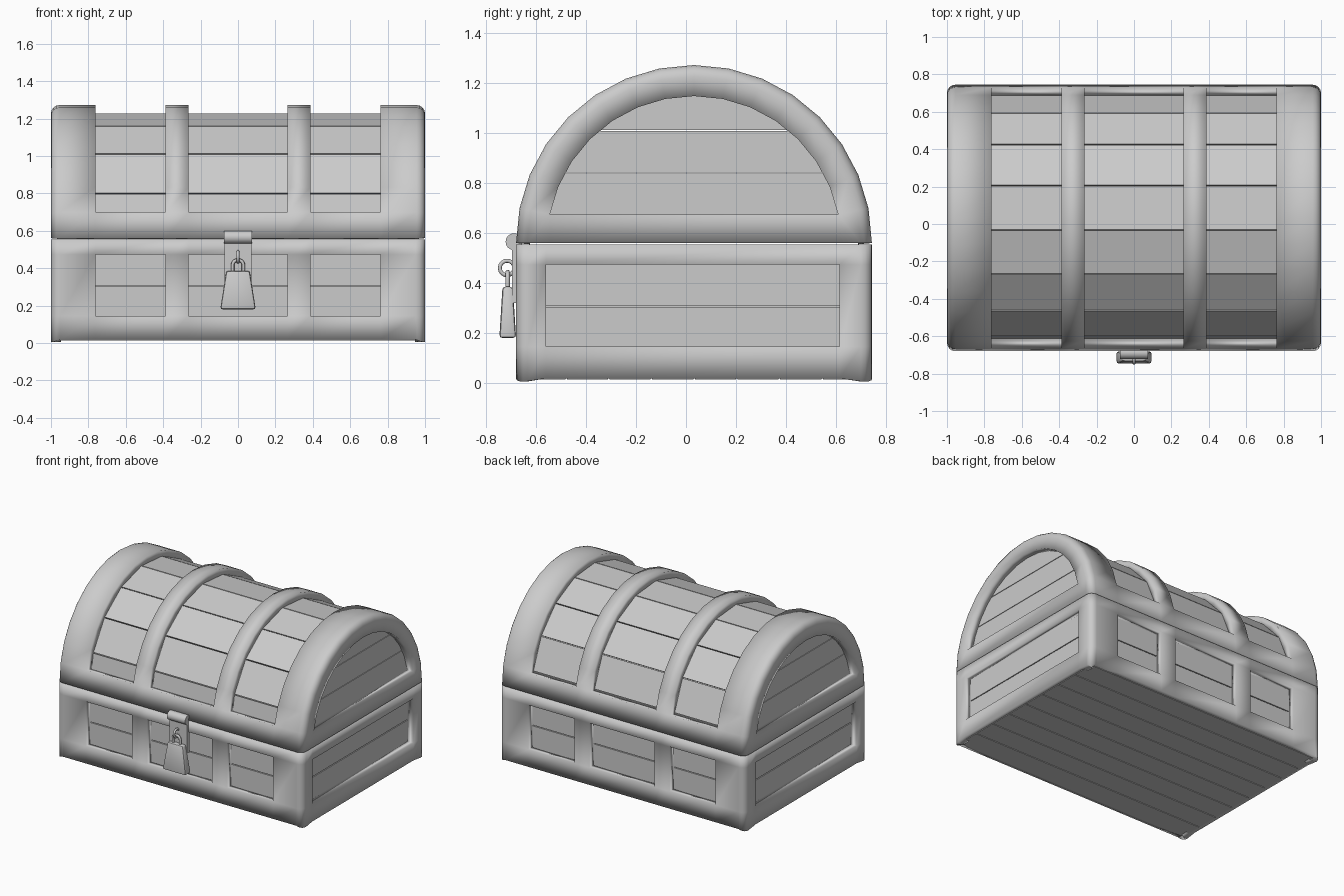
import bpy, bmesh, math
from mathutils import Vector, Matrix

if "Cube" in bpy.data.objects:
    bpy.data.objects.remove(bpy.data.objects["Cube"])

CY = 0.032          # chest centre in y (the padlock sticks out in front)
ZH = 0.56           # height of the lid hinge line / arch centre
R = 0.712           # outer lid radius

grey = bpy.data.materials.new("plain_grey")
grey.diffuse_color = (0.6, 0.6, 0.6, 1)
grey.use_nodes = True
grey.node_tree.nodes["Principled BSDF"].inputs["Base Color"].default_value = grey.diffuse_color


def finish(name, bm, smooth=False):
    me = bpy.data.meshes.new(name)
    bmesh.ops.recalc_face_normals(bm, faces=bm.faces[:])
    bm.to_mesh(me)
    bm.free()
    me.materials.append(grey)
    for p in me.polygons:
        p.use_smooth = smooth
    ob = bpy.data.objects.new(name, me)
    bpy.context.collection.objects.link(ob)
    return ob


def frame_from_quads(name, quads):
    """Open shell with window holes: weld, round the hard corners, thicken inwards."""
    bm = bmesh.new()
    for q in quads:
        bm.faces.new([bm.verts.new(p) for p in q])
    bmesh.ops.remove_doubles(bm, verts=bm.verts[:], dist=1e-4)
    bmesh.ops.recalc_face_normals(bm, faces=bm.faces[:])
    hard = [e for e in bm.edges if len(e.link_faces) == 2 and e.calc_face_angle() > 1]
    bmesh.ops.bevel(bm, geom=hard, offset=0.045, segments=4, profile=0.5, affect='EDGES')
    # make sure the shell faces outwards before thickening
    bmesh.ops.recalc_face_normals(bm, faces=bm.faces[:])
    c = Vector((0, CY, 0.5))
    if sum((f.calc_center_median() - c).dot(f.normal) for f in bm.faces) < 0:
        bmesh.ops.reverse_faces(bm, faces=bm.faces[:])
    me = bpy.data.meshes.new(name)
    bm.to_mesh(me)
    bm.free()
    me.materials.append(grey)
    for p in me.polygons:
        p.use_smooth = True
    ob = bpy.data.objects.new(name, me)
    bpy.context.collection.objects.link(ob)
    m = ob.modifiers.new("thickness", 'SOLIDIFY')
    m.thickness, m.offset = 0.055, -1
    return ob


def box(bm, x0, x1, y0, y1, z0, z1):
    m = Matrix.Translation(((x0 + x1) / 2, (y0 + y1) / 2, (z0 + z1) / 2)) \
        @ Matrix.Diagonal((x1 - x0, y1 - y0, z1 - z0, 1))
    bmesh.ops.create_cube(bm, size=1, matrix=m)


def prism_x(bm, profile, x0, x1):
    """Extrude a (y, z) outline along x."""
    a = [bm.verts.new((x0, y, z)) for y, z in profile]
    b = [bm.verts.new((x1, y, z)) for y, z in profile]
    bm.faces.new(a)
    bm.faces.new(b[::-1])
    for i in range(len(a)):
        j = (i + 1) % len(a)
        bm.faces.new((a[i], b[i], b[j], a[j]))


def arc(r, deg):
    a = math.radians(deg)
    return CY - r * math.cos(a), ZH + r * math.sin(a)


# ---- base frame: perimeter walk x height rows, with window openings
xs = [-1, -0.95, -0.763, -0.388, -0.265, 0.265, 0.387, 0.763, 0.95, 1]
ys = [-0.68, -0.56, 0.615, 0.745]
ring = [(x, ys[0]) for x in xs] + [(1, y) for y in ys[1:]]
ring += [(x, ys[3]) for x in xs[-2::-1]] + [(-1, y) for y in ys[2:0:-1]]
rows = [0.018, 0.145, 0.473, 0.553]
quads = []


def base_pt(p, k):
    corner = abs(p[0]) == 1 and p[1] in (ys[0], ys[3])
    return (p[0], p[1], 0.0 if k == 0 and corner else rows[k])


for i, p in enumerate(ring):
    q = ring[(i + 1) % len(ring)]
    mx, my = abs(p[0] + q[0]) / 2, (p[1] + q[1]) / 2
    long_side = p[1] == q[1]
    window = (mx < 0.25 or 0.39 < mx < 0.76) if long_side else -0.5 < my < 0.6
    for k in range(3):
        if not (window and k == 1):
            quads.append([base_pt(p, k), base_pt(q, k), base_pt(q, k + 1), base_pt(p, k + 1)])
frame_from_quads("base_frame", quads)

# ---- lid frame: arched bands and two end arches
N = 16
lx = [-1, -0.763, -0.388, -0.265, 0.265, 0.387, 0.763, 1]
out = [arc(R, 180 * i / N) for i in range(N + 1)]
inn = [arc(0.588, 180 * i / N) for i in range(N + 1)]
quads = []
for i in range(N):
    (y0, z0), (y1, z1) = out[i], out[i + 1]
    for j in range(len(lx) - 1):
        if j % 2 == 0 or i in (0, N - 1):
            quads.append([(lx[j], y0, z0), (lx[j + 1], y0, z0), (lx[j + 1], y1, z1), (lx[j], y1, z1)])
low = [(inn[1][0], ZH), (inn[N - 1][0], ZH)]
for x in (-1, 1):
    ends = [[out[i], out[i + 1], inn[i + 1], inn[i]] for i in range(1, N - 1)]
    ends += [[out[0], low[0], inn[1], out[1]], [out[N], low[1], inn[N - 1], out[N - 1]],
             [low[0], low[1], inn[N - 1], inn[1]]]
    quads += [[(x, y, z) for y, z in e] for e in ends]
frame_from_quads("lid_frame", quads)

# ---- base planks, stacked behind the windows
bm = bmesh.new()
box(bm, -0.94, 0.94, -0.62, 0.685, 0.04, 0.54)
for z0, z1 in ((0.05, 0.302), (0.308, 0.545)):
    box(bm, -0.952, 0.952, -0.632, 0.697, z0, z1)
finish("base_planks", bm)

# ---- underside planks running left to right
bm = bmesh.new()
n, y0, y1 = 8, -0.65, 0.715
w = (y1 - y0) / n
for i in range(n):
    box(bm, -0.97, 0.97, y0 + i * w + 0.003, y0 + (i + 1) * w - 0.003, 0.014, 0.05)
finish("bottom_planks", bm)

# ---- curved lid planks
bm = bmesh.new()
cuts = [0, 21, 42.3, 63.5, 84.5, 105, 126, 147, 168, 180]
for a, b in zip(cuts, cuts[1:]):
    a, b = a + 0.25, b - 0.25
    prism_x(bm, [arc(0.61, a), arc(0.669, a), arc(0.669, b), arc(0.61, b)], -0.945, 0.945)
finish("lid_planks", bm)

# ---- flat boards closing the lid ends
bm = bmesh.new()
levels = [0.565, 0.84, 1.01, 1.2]
for z0, z1 in zip(levels, levels[1:]):
    zs = [z0 + 0.002 + (z1 - z0 - 0.004) * t / 5 for t in range(6)]
    half = [(math.sqrt(0.645 ** 2 - (z - ZH) ** 2), z) for z in zs]
    prism_x(bm, [(CY - h, z) for h, z in half] + [(CY + h, z) for h, z in half[::-1]], -0.952, 0.952)
finish("lid_end_boards", bm)

# ---- hasp: hinge barrel and hanging plate
bm = bmesh.new()
bmesh.ops.create_cone(bm, cap_ends=True, segments=16, radius1=0.034, radius2=0.034, depth=0.148,
                      matrix=Matrix.Translation((0, -0.688, 0.565)) @ Matrix.Rotation(math.pi / 2, 4, 'Y'))
barrel = finish("hasp_barrel", bm)
bm = bmesh.new()
box(bm, -0.072, 0.072, -0.696, -0.67, 0.32, 0.56)
finish("hasp_plate", bm)


def rod(name, pts, radius, closed=False):
    cu = bpy.data.curves.new(name, 'CURVE')
    cu.dimensions = '3D'
    cu.bevel_depth, cu.bevel_resolution = radius, 2
    cu.use_fill_caps = True
    sp = cu.splines.new('POLY')
    sp.points.add(len(pts) - 1)
    for s, p in zip(sp.points, pts):
        s.co = (*p, 1)
    sp.use_cyclic_u = closed
    cu.materials.append(grey)
    ob = bpy.data.objects.new(name, cu)
    bpy.context.collection.objects.link(ob)


# ---- staple ring and padlock shackle
turn = [2 * math.pi * i / 16 for i in range(16)]
rod("staple_ring", [(0, -0.716 + 0.029 * math.cos(t), 0.46 + 0.029 * math.sin(t)) for t in turn], 0.008, True)
bow = [math.pi * i / 10 for i in range(11)]
rod("padlock_shackle", [(0.029, -0.714, 0.36)]
    + [(0.029 * math.cos(t), -0.714, 0.415 + 0.029 * math.sin(t)) for t in bow]
    + [(-0.029, -0.714, 0.36)], 0.009)

# ---- padlock body, flaring towards the bottom
bm = bmesh.new()
box(bm, -0.095, 0.095, -0.747, -0.68, 0.18, 0.385)
for v in bm.verts:
    if v.co.z > 0.3:
        v.co.x *= 0.66
        v.co.y = -0.714 + (v.co.y + 0.714) * 0.62
bmesh.ops.bevel(bm, geom=bm.edges[:], offset=0.012, segments=2, profile=0.5, affect='EDGES')
lock = finish("padlock_body", bm)

for ob in (barrel, lock):
    bpy.ops.object.select_all(action='DESELECT')
    ob.select_set(True)
    bpy.context.view_layer.objects.active = ob
    bpy.ops.object.shade_smooth_by_angle(angle=math.radians(40))
